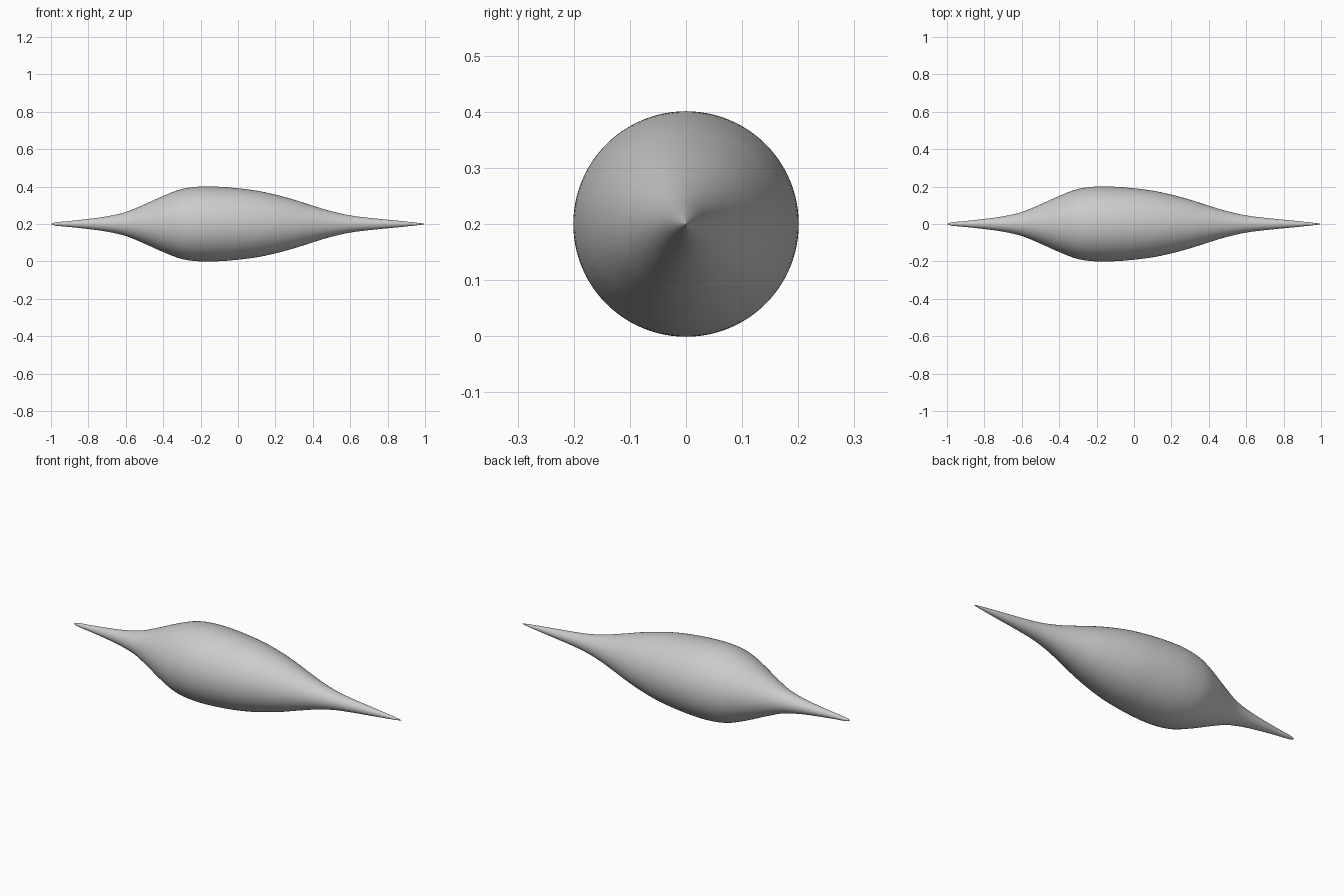
import bpy
import bmesh
import math
from mathutils import Vector
from mathutils.geometry import interpolate_bezier

SIDES = 96
STEPS = 6
AXIS_HEIGHT = 0.2

if "Cube" in bpy.data.objects:
    bpy.data.objects.remove(bpy.data.objects["Cube"], do_unlink=True)

# Plain grey material
grey = bpy.data.materials.new("plain grey")
grey.use_nodes = True
colour = (0.6, 0.6, 0.6, 1)
grey.diffuse_color = colour
grey.node_tree.nodes["Principled BSDF"].inputs["Base Color"].default_value = colour

# Radius at even stations from the right tip to the left tip
radii = [0, 0.016, 0.027, 0.041, 0.064, 0.105, 0.150, 0.187, 0.201, 0.199, 0.191,
         0.178, 0.157, 0.130, 0.098, 0.068, 0.046, 0.033, 0.023, 0.013, 0]
gap = 2 / (len(radii) - 1)
knots = [Vector((-1 + i * gap, 0, min(r, 0.2))) for i, r in enumerate(radii)]
knots.insert(1, Vector((-0.98, 0, 0.008)))
knots.insert(-1, Vector((0.98, 0, 0.004)))


def slope(i):
    """Gradient of the profile at a knot."""
    a, b = knots[max(i - 1, 0)], knots[min(i + 1, len(knots) - 1)]
    return (b - a) / (b.x - a.x)


# Smooth profile through the knots
profile = [knots[0]]
for i in range(len(knots) - 1):
    a, b = knots[i], knots[i + 1]
    third = (b.x - a.x) / 3
    profile += interpolate_bezier(a, a + slope(i) * third,
                                  b - slope(i + 1) * third, b, STEPS + 1)[1:]

# Spindle body: the profile turned about the long axis
bm = bmesh.new()
verts = [bm.verts.new(p) for p in profile]
edges = [bm.edges.new(pair) for pair in zip(verts, verts[1:])]
bmesh.ops.spin(bm, geom=verts + edges, cent=(0, 0, 0), axis=(1, 0, 0),
               angle=math.tau, steps=SIDES, use_merge=True)
bmesh.ops.remove_doubles(bm, verts=bm.verts[:], dist=0.00001)
bmesh.ops.recalc_face_normals(bm, faces=bm.faces[:])
for face in bm.faces:
    face.smooth = True
mesh = bpy.data.meshes.new("spindle_body")
bm.to_mesh(mesh)
bm.free()
mesh.materials.append(grey)
body = bpy.data.objects.new("spindle_body", mesh)
body.location.z = AXIS_HEIGHT
bpy.context.collection.objects.link(body)
